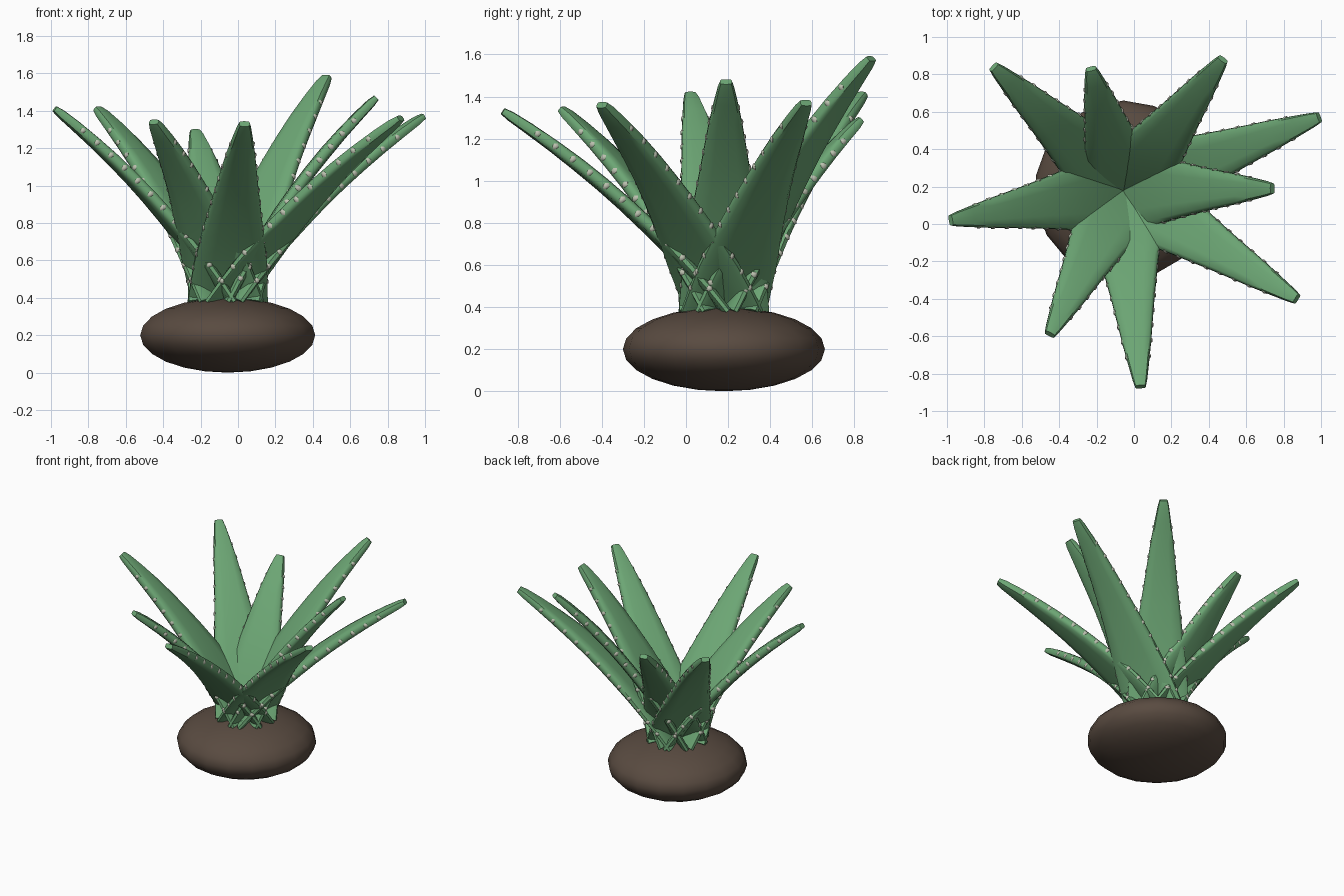
import bpy, bmesh, math
from mathutils import Vector

if "Cube" in bpy.data.objects:
    bpy.data.objects.remove(bpy.data.objects["Cube"])


def material(name, rgb):
    m = bpy.data.materials.new(name)
    m.diffuse_color = (*rgb, 1)
    m.use_nodes = True
    m.node_tree.nodes["Principled BSDF"].inputs["Base Color"].default_value = m.diffuse_color
    return m


GREEN = material("leaf green", (0.15, 0.38, 0.175))
PALE = material("pale tooth", (0.50, 0.53, 0.43))
BROWN = material("soil brown", (0.10, 0.07, 0.052))
ROOT = Vector((-0.055, 0.18, 0.38))


def finish(bm, name, mats, angle=50):
    bmesh.ops.recalc_face_normals(bm, faces=bm.faces)
    me = bpy.data.meshes.new(name)
    bm.to_mesh(me)
    bm.free()
    ob = bpy.data.objects.new(name, me)
    bpy.context.collection.objects.link(ob)
    for m in mats:
        me.materials.append(m)
    bpy.context.view_layer.objects.active = ob
    ob.select_set(True)
    bpy.ops.object.shade_smooth_by_angle(angle=math.radians(angle))
    ob.select_set(False)
    return ob


def interp(table, t):
    for (a, x), (b, y) in zip(table, table[1:]):
        if t <= b:
            return x + (y - x) * (t - a) / (b - a)
    return table[-1][1]


# Half width and half thickness along the blade
WIDTH = [(0, .215), (.2, .195), (.4, .155), (.6, .115), (.8, .078), (.96, .042), (1, .028)]
THICK = [(0, .024), (.4, .034), (.7, .032), (.96, .025), (1, .016)]
# Flattened cross-section: (share of width, share of thickness)
SECTION = [(1, .35), (.88, .85), (.5, 1), (0, 1.05), (-.5, 1), (-.88, .85), (-1, .35),
           (-1, -.35), (-.88, -.85), (-.5, -1), (0, -1.05), (.5, -1), (.88, -.85), (1, -.35)]


def leaf(tip):
    tip = Vector(tip)
    out = Vector((tip.x - ROOT.x, tip.y - ROOT.y, 0))
    reach, rise = out.length, tip.z - ROOT.z
    out.normalize()
    side = Vector((-out.y, out.x, 0))

    # Arching centre line, steep at the root and flatter at the tip
    def frame(t):
        r = reach * (0.8 * t + 0.2 * t * t)
        z = rise * (1.15 * t - 0.15 * t * t)
        p = ROOT + out * r + Vector((0, 0, z))
        tan = out * reach * (0.8 + 0.4 * t) + Vector((0, 0, rise * (1.15 - 0.3 * t)))
        return p, tan.normalized(), tan.normalized().cross(side)

    bm = bmesh.new()
    rings = []
    for t in [0, .1, .2, .3, .4, .5, .6, .7, .8, .9, .97, 1]:
        p, tan, up = frame(t)
        w, h = interp(WIDTH, t), interp(THICK, t)
        rings.append([bm.verts.new(p + side * w * a + up * h * b) for a, b in SECTION])
    n = len(SECTION)
    for a, b in zip(rings, rings[1:]):
        for i in range(n):
            bm.faces.new((a[i], a[(i + 1) % n], b[(i + 1) % n], b[i]))
    bm.faces.new(rings[0])
    bm.faces.new(rings[-1])
    finish(bm, "leaf", [GREEN])

    # Pale teeth set into both margins
    bm = bmesh.new()
    for k in range(12):
        t = 0.1 + 0.07 * k
        p, tan, up = frame(t)
        w, h = interp(WIDTH, t), interp(THICK, t)
        for s in (-1, 1):
            c = p + side * s * (w - .002)
            v = bmesh.ops.create_icosphere(bm, subdivisions=1, radius=1)["verts"]
            for q in v:
                q.co = c + side * q.co.x * .01 + tan * q.co.y * .016 + up * q.co.z * h * .6
    finish(bm, "leaf_teeth", [PALE])


# Soil mound: flattened ball
bm = bmesh.new()
bmesh.ops.create_uvsphere(bm, u_segments=18, v_segments=12, radius=1)
for v in bm.verts:
    v.co = Vector((v.co.x * .475 - .055, v.co.y * .48 + .18, v.co.z * .2 + .2))
finish(bm, "soil_mound", [BROWN], 60)

# Rosette of leaves
for tip in [(-.75, .84, 1.41), (-.23, .83, 1.29), (.475, .88, 1.58), (.99, .57, 1.37),
            (.74, .19, 1.47), (.87, -.4, 1.36), (.035, -.87, 1.33), (-.45, -.59, 1.34),
            (-.98, .02, 1.41)]:
    leaf(tip)
